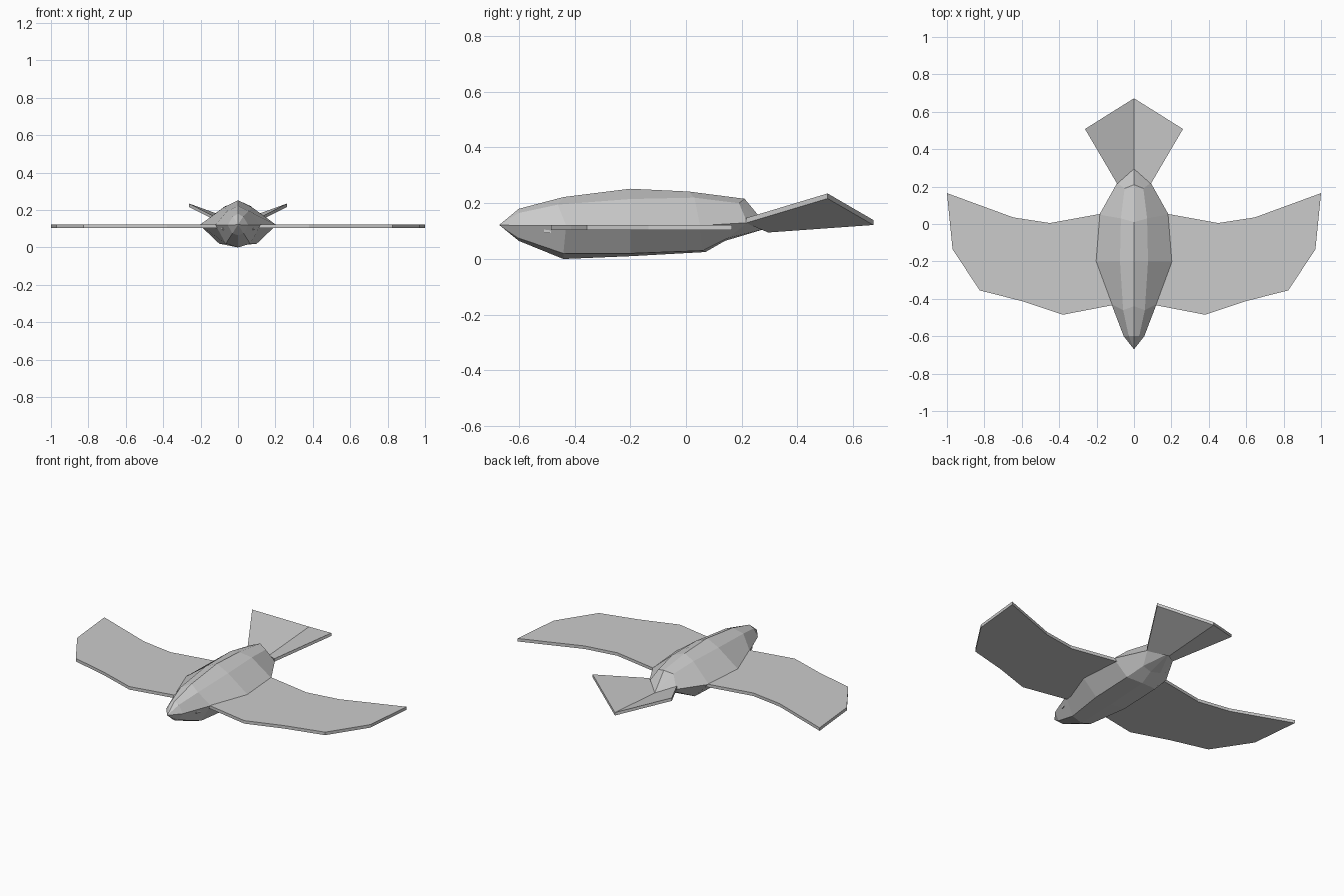
import bpy, bmesh
from mathutils import Vector

if "Cube" in bpy.data.objects:
    bpy.data.objects.remove(bpy.data.objects["Cube"])

grey = bpy.data.materials.new("plumage_grey")
grey.diffuse_color = (0.6, 0.6, 0.6, 1)
grey.use_nodes = True
grey.node_tree.nodes["Principled BSDF"].inputs["Base Color"].default_value = grey.diffuse_color


def make(name, verts, faces):
    mesh = bpy.data.meshes.new(name)
    bm = bmesh.new()
    vs = [bm.verts.new(v) for v in verts]
    for f in faces:
        bm.faces.new([vs[i] for i in f])
    bmesh.ops.remove_doubles(bm, verts=bm.verts, dist=0.0005)
    bmesh.ops.recalc_face_normals(bm, faces=bm.faces)
    bm.to_mesh(mesh)
    bm.free()
    mesh.materials.append(grey)
    obj = bpy.data.objects.new(name, mesh)
    bpy.context.collection.objects.link(obj)
    return obj


def slab(name, top, drop, side):
    """Plate with the given upper outline, mirrored by side (+1 or -1)."""
    n = len(top)
    up = [Vector((x * side, y, z)) for x, y, z in top]
    low = [v - Vector((0, 0, drop)) for v in up]
    faces = [list(range(n)), list(range(n, 2 * n))]
    faces += [[i, (i + 1) % n, n + (i + 1) % n, n + i] for i in range(n)]
    return make(name, up + low, faces)


# Body: rings of (x, y, z) from crown, shoulder, flank, belly edge to keel
rings = [
    [(0, -.60, .18), (.028, -.60, .165), (.055, -.60, .12), (.03, -.60, .075), (0, -.60, .065)],
    [(0, -.44, .222), (.058, -.46, .195), (.12, -.43, .12), (.065, -.44, .02), (0, -.44, 0)],
    [(0, -.20, .252), (.075, -.20, .215), (.205, -.20, .12), (.10, -.20, .02), (0, -.20, .01)],
    [(0, .01, .242), (.07, .03, .22), (.185, .05, .12), (.10, .06, .03), (0, .07, .025)],
    [(0, .21, .216), (.05, .19, .20), (.09, .22, .13), (.06, .15, .075), (0, .14, .065)],
]
verts = []
for ring in rings:
    verts += ring + [(-x, y, z) for x, y, z in ring[3:0:-1]]
faces = [[r * 8 + i, r * 8 + (i + 1) % 8, r * 8 + 8 + (i + 1) % 8, r * 8 + 8 + i]
         for r in range(4) for i in range(8)]
verts += [(0, -.67, .122), (0, .297, .112)]
faces += [[i, (i + 1) % 8, 40] for i in range(8)]
faces += [[32 + i, 32 + (i + 1) % 8, 41] for i in range(8)]
make("body", verts, faces)

# Wings, tail fans and eyes, one of each per side
wing = [(.06, .075), (.185, .053), (.45, .005), (.645, .035), (1, .165),
        (.97, -.135), (.825, -.355), (.60, -.412), (.38, -.485), (.12, -.435), (.06, -.42)]
tail = [(0, .295, .113), (.09, .215, .147), (.262, .508, .235), (0, .672, .14)]
for label, side in (("left", 1), ("right", -1)):
    slab(label + "_wing", [(x, y, .122) for x, y in wing], .018, side)
    slab(label + "_tail", tail, .018, side)
    slab(label + "_eye", [(.06, -.485, .108), (.09, -.485, .108), (.082, -.51, .108),
                          (.06, -.51, .108)], .015, side)
